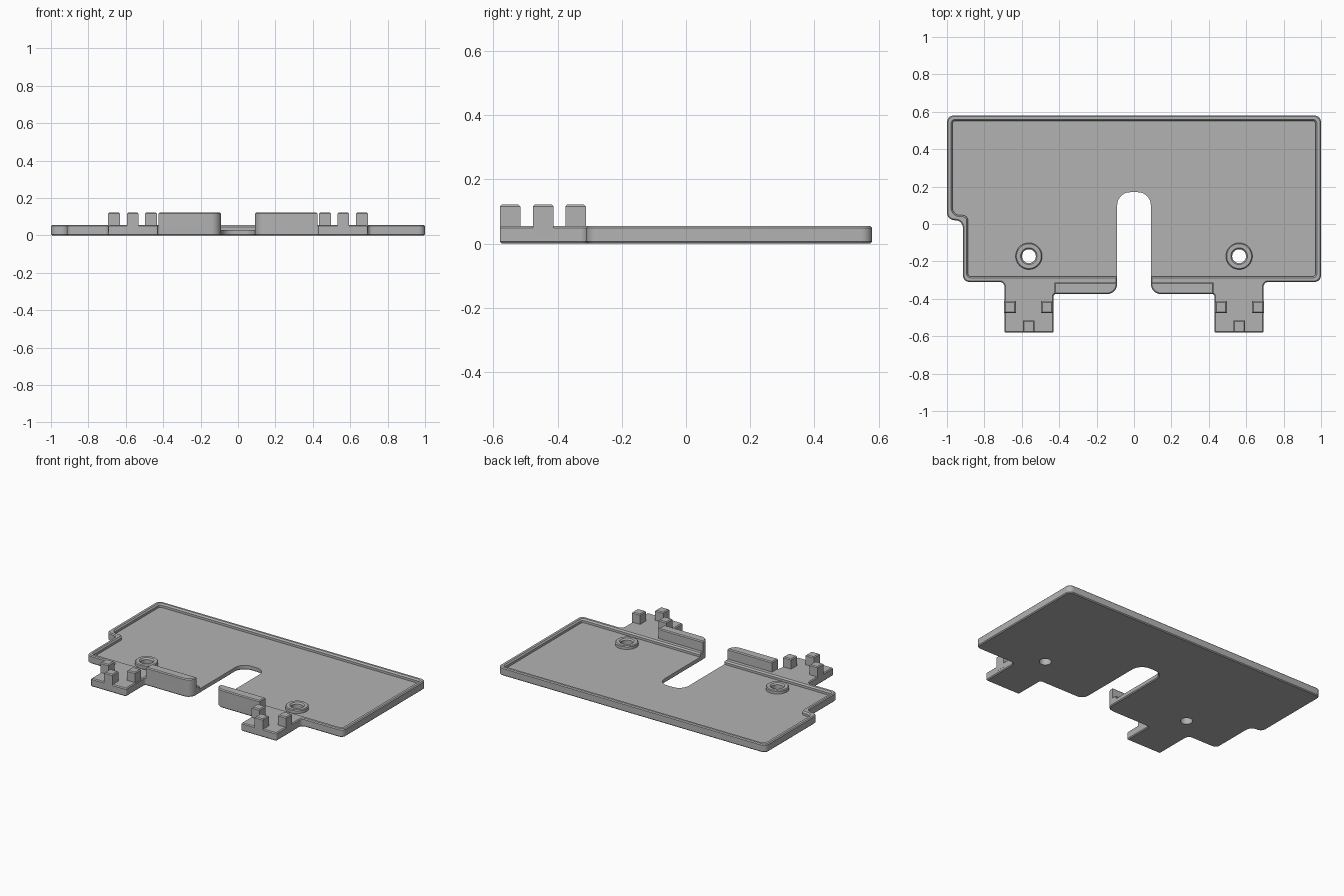
import bpy, bmesh, math
from mathutils import Vector

if "Cube" in bpy.data.objects:
    bpy.data.objects.remove(bpy.data.objects["Cube"], do_unlink=True)

grey = bpy.data.materials.new("plain grey")
grey.use_nodes = True
COLOUR = (0.45, 0.45, 0.45, 1)
grey.diffuse_color = COLOUR
grey.node_tree.nodes["Principled BSDF"].inputs["Base Color"].default_value = COLOUR

TOP, FLOOR, TALL, CH = 0.055, 0.03, 0.122, 0.006


def rounded(corners, steps=8):
    """Counter-clockwise outline; each corner is (x, y, fillet radius)."""
    out = []
    for i, (x, y, r) in enumerate(corners):
        p = Vector((x, y))
        a = (Vector(corners[i - 1][:2]) - p).normalized()
        b = (Vector(corners[(i + 1) % len(corners)][:2]) - p).normalized()
        if r == 0:
            out.append(p)
            continue
        centre = p + (a + b) * r
        for k in range(steps + 1):
            t = k / steps * math.pi / 2
            out.append(centre - b * r * math.cos(t) - a * r * math.sin(t))
    return out


def circle(x, y, r, n=40):
    return [Vector((x + r * math.cos(2 * math.pi * k / n),
                    y + r * math.sin(2 * math.pi * k / n))) for k in range(n)]


def offset(pts, d):
    """Mitred outward offset of a counter-clockwise outline."""
    out = []
    for i, p in enumerate(pts):
        e1 = (p - pts[i - 1]).normalized()
        e2 = (pts[(i + 1) % len(pts)] - p).normalized()
        n1, n2 = Vector((e1.y, -e1.x)), Vector((e2.y, -e2.x))
        out.append(p + (n1 + n2) * d / (1 + n1.dot(n2)))
    return out


def loft(name, pts, layers):
    """Solid through copies of an outline, one per (height, offset)."""
    bm = bmesh.new()
    rings = [[bm.verts.new((p.x, p.y, z)) for p in offset(pts, d)] for z, d in layers]
    n = len(pts)
    for lo, hi in zip(rings, rings[1:]):
        for i in range(n):
            j = (i + 1) % n
            bm.faces.new((lo[i], lo[j], hi[j], hi[i]))
    bm.faces.new(rings[0][::-1])
    bm.faces.new(rings[-1])
    mesh = bpy.data.meshes.new(name)
    bm.to_mesh(mesh)
    bm.free()
    mesh.materials.append(grey)
    obj = bpy.data.objects.new(name, mesh)
    bpy.context.collection.objects.link(obj)
    return obj


def chamfered(name, pts, z0, z1):
    return loft(name, pts, [(z0, -CH), (z0 + CH, 0), (z1 - CH, 0), (z1, -CH)])


def box(x0, x1, y0, y1):
    return rounded([(x0, y0, 0), (x1, y0, 0), (x1, y1, 0), (x0, y1, 0)])


def combine(target, tool, operation):
    mod = target.modifiers.new("combine", "BOOLEAN")
    mod.operation, mod.object, mod.solver = operation, tool, "EXACT"
    bpy.context.view_layer.objects.active = target
    bpy.ops.object.modifier_apply(modifier=mod.name)
    bpy.data.objects.remove(tool, do_unlink=True)


def finish(obj):
    bpy.ops.object.select_all(action="DESELECT")
    obj.select_set(True)
    bpy.context.view_layer.objects.active = obj
    bpy.ops.object.shade_smooth_by_angle(angle=math.radians(25))


# Base plate with slot, front tabs and notched side
front_half = [(0.09, -0.375, 0.055), (0.43, -0.375, 0.012), (0.43, -0.58, 0.007),
              (0.693, -0.58, 0.007), (0.693, -0.31, 0.025)]
mirrored = [(-x, y, r) for x, y, r in reversed(front_half)]
outline = ([(0.09, 0.17, 0.07)] + front_half
           + [(1, -0.31, 0.035), (1, 0.58, 0.035), (-1, 0.58, 0.035),
              (-1, 0.02, 0.04), (-0.915, 0.02, 0.04), (-0.915, -0.31, 0.035)]
           + mirrored + [(-0.09, 0.17, 0.07)])
plate = chamfered("base_plate", rounded(outline), 0, TOP)

# Shallow tray recess with a chamfered lip
recess = rounded([(-0.887, -0.28, 0.015), (0.97, -0.28, 0.015), (0.97, 0.552, 0.015),
                  (-0.97, 0.552, 0.015), (-0.97, 0.047, 0.04), (-0.887, 0.047, 0.03)])
combine(plate, loft("recess_cutter", recess,
                    [(FLOOR, 0), (TOP - 0.01, 0), (TOP + 0.005, 0.012)]), "DIFFERENCE")

# Screw bosses with countersunk through holes
for x in (-0.562, 0.562):
    boss = loft("boss", circle(x, -0.172, 0.071),
                [(0.015, 0), (0.048, 0), (0.053, -0.005)])
    combine(plate, boss, "UNION")
    combine(plate, loft("hole_cutter", circle(x, -0.172, 0.037),
                        [(-0.02, 0), (0.043, 0), (0.06, 0.013)]), "DIFFERENCE")
finish(plate)

for side, s in (("left", 1), ("right", -1)):
    # Tall lip beside the slot, with one rounded corner
    corners = [(0.09, -0.375, 0.055), (0.425, -0.375, 0), (0.425, -0.312, 0), (0.09, -0.312, 0)]
    if s < 0:
        corners = [(-x, y, r) for x, y, r in reversed(corners)]
    finish(loft(side + "_lip", rounded(corners),
                [(CH, 0), (TALL - CH, 0), (TALL, -CH)]))

    # Three locating pegs on each tab
    pegs = (("inner", 0.465, -0.445), ("outer", 0.663, -0.445), ("front", 0.562, -0.548))
    for label, x, y in pegs:
        finish(loft(side + "_" + label + "_peg",
                    box(s * x - 0.031, s * x + 0.031, y - 0.032, y + 0.032),
                    [(0.02, 0), (TALL - CH, 0), (TALL, -CH)]))
